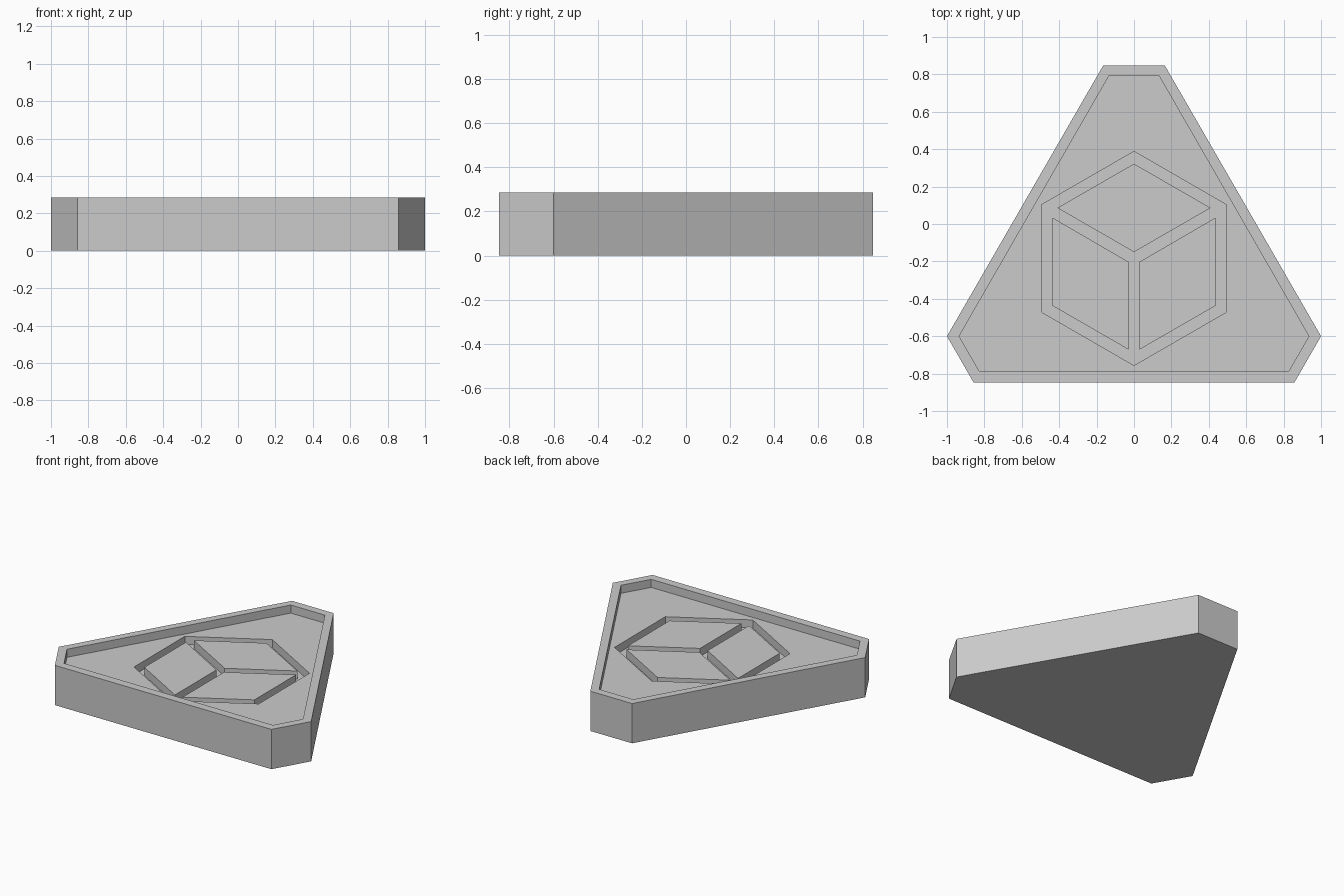
import bpy
import bmesh

# Remove the default cube
cube = bpy.data.objects.get("Cube")
if cube:
    bpy.data.objects.remove(cube, do_unlink=True)

TOP = 0.285
FLOOR = TOP - 0.058
GROOVE = FLOOR - 0.058

grey = bpy.data.materials.new("plain grey")
grey.use_nodes = True
grey.diffuse_color = (0.6, 0.6, 0.6, 1)
grey.node_tree.nodes["Principled BSDF"].inputs["Base Color"].default_value = (0.6, 0.6, 0.6, 1)


def mirrored(half):
    """Close a right-hand outline, listed back to front, by mirroring it in x."""
    return half + [(-x, y) for x, y in reversed(half) if x > 0]


def prism(name, outline, bottom, top):
    """Extrude a flat outline between two heights."""
    bm = bmesh.new()
    face = bm.faces.new([bm.verts.new((x, y, bottom)) for x, y in outline])
    side = bmesh.ops.extrude_face_region(bm, geom=[face])
    verts = [v for v in side["geom"] if isinstance(v, bmesh.types.BMVert)]
    bmesh.ops.translate(bm, verts=verts, vec=(0, 0, top - bottom))
    bmesh.ops.recalc_face_normals(bm, faces=bm.faces)
    mesh = bpy.data.meshes.new(name)
    bm.to_mesh(mesh)
    bm.free()
    mesh.materials.append(grey)
    obj = bpy.data.objects.new(name, mesh)
    bpy.context.collection.objects.link(obj)
    return obj


def carve(target, cutter):
    """Subtract the cutter for good and discard it."""
    cutter.hide_render = True
    mod = target.modifiers.new("carve", "BOOLEAN")
    mod.operation = "DIFFERENCE"
    mod.solver = "EXACT"
    mod.object = cutter
    bpy.context.view_layer.objects.active = target
    bpy.ops.object.modifier_apply(modifier=mod.name)
    bpy.data.objects.remove(cutter, do_unlink=True)


# Tray body: a triangle with clipped corners
tray = prism("tray", mirrored([(0.165, 0.847), (1.0, -0.6), (0.858, -0.847)]), 0, TOP)

# Shallow recess inside the rim
carve(tray, prism("recess_cutter",
                  mirrored([(0.135, 0.79), (0.935, -0.6), (0.827, -0.787)]),
                  FLOOR, TOP + 0.1))

# Hexagonal pocket in the recess floor
carve(tray, prism("pocket_cutter",
                  mirrored([(0, 0.388), (0.494, 0.103), (0.494, -0.471), (0, -0.756)]),
                  GROOVE, FLOOR + 0.1))

# Three diamond tiles stand in the pocket, leaving grooves between them
prism("back_tile", mirrored([(0, 0.322), (0.41, 0.086), (0, -0.15)]), GROOVE, FLOOR)
diamond = [(0.03, -0.202), (0.436, 0.034), (0.436, -0.437), (0.03, -0.671)]
for side, sign in (("left", 1), ("right", -1)):
    prism(side + "_tile", [(sign * x, y) for x, y in diamond], GROOVE, FLOOR)
